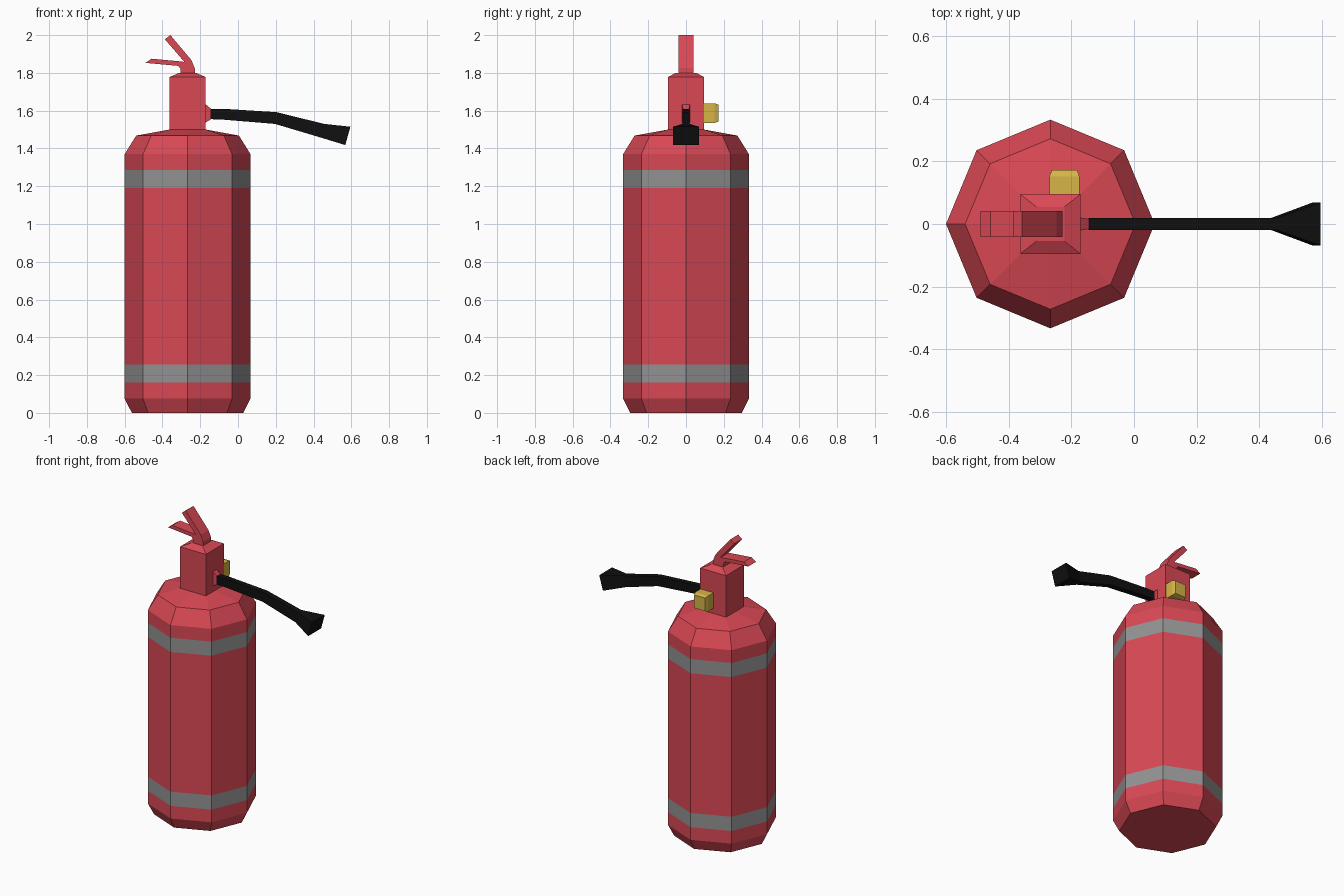
import bpy, math

if "Cube" in bpy.data.objects:
    bpy.data.objects.remove(bpy.data.objects["Cube"])

CX = -0.267  # axis of the tank


def material(name, rgb):
    m = bpy.data.materials.new(name)
    m.diffuse_color = (*rgb, 1)
    m.use_nodes = True
    m.node_tree.nodes["Principled BSDF"].inputs["Base Color"].default_value = m.diffuse_color
    return m


RED = material("red", (0.70, 0.065, 0.09))
GREY = material("grey", (0.29, 0.29, 0.29))
BLACK = material("black", (0.005, 0.005, 0.005))
YELLOW = material("yellow", (0.68, 0.46, 0.065))


def loft(name, rings, mats, mat_ids=None):
    """Join equal-sized rings of points with quads and cap both ends."""
    n = len(rings[0])
    verts = [p for ring in rings for p in ring]
    faces, ids = [], []
    for k in range(len(rings) - 1):
        for i in range(n):
            j = (i + 1) % n
            faces.append((k * n + i, k * n + j, (k + 1) * n + j, (k + 1) * n + i))
            ids.append(mat_ids[k] if mat_ids else 0)
    faces += [tuple(reversed(range(n))), tuple(range(len(verts) - n, len(verts)))]
    ids += [0, 0]
    mesh = bpy.data.meshes.new(name)
    mesh.from_pydata(verts, [], faces)
    for m in mats:
        mesh.materials.append(m)
    mesh.polygons.foreach_set("material_index", ids)
    ob = bpy.data.objects.new(name, mesh)
    bpy.context.collection.objects.link(ob)
    return ob


def octagon(z, r, r_diag=None):
    radii = (r, r_diag or r)
    return [(CX + radii[i % 2] * math.cos(i * math.pi / 4),
             radii[i % 2] * math.sin(i * math.pi / 4), z) for i in range(8)]


def rect_z(z, hx, hy):
    return [(CX + sx * hx, sy * hy, z) for sx, sy in ((-1, -1), (1, -1), (1, 1), (-1, 1))]


def rect_x(x_top, z_top, x_bot, z_bot, hy):
    return [(x_bot, -hy, z_bot), (x_bot, hy, z_bot), (x_top, hy, z_top), (x_top, -hy, z_top)]


# Tank: octagonal rings with two grey bands, closing to the square neck
R = 0.333
profile = [(0, 0.295), (0.075, R), (0.16, R), (0.255, R), (1.19, R),
           (1.285, R), (1.37, R), (1.468, 0.272)]
loft("tank", [octagon(z, r) for z, r in profile] + [octagon(1.5, 0.096, 0.136)],
     [RED, GREY], [0, 0, 1, 0, 1, 0, 0, 0])

# Valve block with bevelled top
loft("valve_block", [rect_z(1.495, 0.096, 0.095), rect_z(1.778, 0.096, 0.095),
                     rect_z(1.8, 0.045, 0.055)], [RED])

# Handle and lever: one forked side profile given thickness
fork = [(-0.305, 1.79), (-0.228, 1.79), (-0.229, 1.825), (-0.247, 1.868), (-0.358, 2.0),
        (-0.387, 1.978), (-0.284, 1.858), (-0.305, 1.861), (-0.458, 1.875),
        (-0.49, 1.853), (-0.315, 1.837), (-0.305, 1.822)]
loft("handle", [[(x, y, z) for x, z in fork] for y in (0.041, -0.041)], [RED])

# Hose outlet
loft("hose_outlet", [rect_x(-0.175, 1.637, -0.175, 1.535, 0.021),
                     rect_x(-0.143, 1.61, -0.143, 1.555, 0.016)], [RED])

# Hose bending down into the flared nozzle
loft("hose_nozzle", [rect_x(-0.145, 1.61, -0.145, 1.555, 0.019),
                     rect_x(-0.08, 1.61, -0.085, 1.553, 0.019),
                     rect_x(0.205, 1.592, 0.195, 1.53, 0.019),
                     rect_x(0.455, 1.53, 0.437, 1.458, 0.019),
                     rect_x(0.595, 1.515, 0.568, 1.418, 0.068)], [BLACK])

# Gauge on the back of the valve, bevelled outer face
def rect_y(y, hx, hz):
    return [(-0.222 + sx * hx, y, 1.587 + sz * hz)
            for sx, sz in ((-1, -1), (-1, 1), (1, 1), (1, -1))]


loft("gauge", [rect_y(0.09, 0.048, 0.052), rect_y(0.152, 0.048, 0.052),
               rect_y(0.173, 0.04, 0.044)], [YELLOW])
